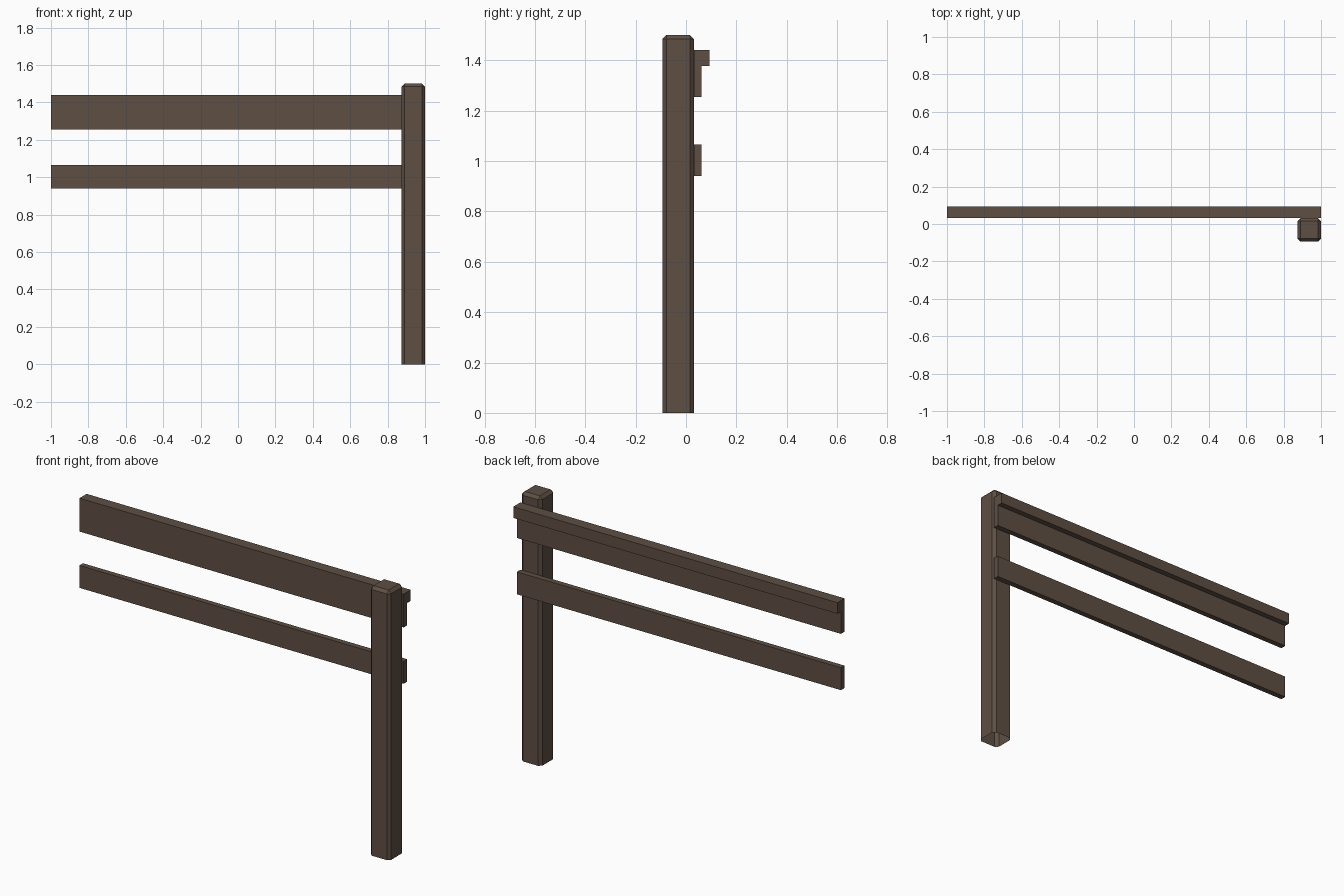
import bpy
import bmesh

cube = bpy.data.objects.get("Cube")
if cube:
    bpy.data.objects.remove(cube, do_unlink=True)

wood = bpy.data.materials.new("dark_brown_wood")
wood.use_nodes = True
colour = (0.112, 0.078, 0.057, 1)
wood.diffuse_color = colour
wood.node_tree.nodes["Principled BSDF"].inputs["Base Color"].default_value = colour


def finish(name, bm):
    bmesh.ops.recalc_face_normals(bm, faces=bm.faces)
    mesh = bpy.data.meshes.new(name)
    bm.to_mesh(mesh)
    bm.free()
    mesh.materials.append(wood)
    obj = bpy.data.objects.new(name, mesh)
    bpy.context.collection.objects.link(obj)
    return obj


def rail(name, profile):
    """Extrude a (y, z) profile along the full width."""
    bm = bmesh.new()
    face = bm.faces.new([bm.verts.new((-1, y, z)) for y, z in profile])
    ends = bmesh.ops.extrude_face_region(bm, geom=[face])["geom"]
    verts = [v for v in ends if isinstance(v, bmesh.types.BMVert)]
    # the starting face stays as the near end cap
    bmesh.ops.translate(bm, verts=verts, vec=(2, 0, 0))
    if not face.is_valid or len(bm.faces) < len(profile) + 2:
        bmesh.ops.holes_fill(bm, edges=bm.edges)
    return finish(name, bm)


def post(name, x, y, width, height, chamfer):
    """Square post with chamfered sides and top, open underneath."""
    bm = bmesh.new()
    bmesh.ops.create_cube(bm, size=1)
    for v in bm.verts:
        v.co = (x + v.co.x * width, y + v.co.y * width, (v.co.z + 0.5) * height)
    edges = [e for e in bm.edges if max(v.co.z for v in e.verts) > height / 2]
    bmesh.ops.bevel(bm, geom=edges, offset=chamfer, segments=1, affect='EDGES')
    base = [f for f in bm.faces if all(v.co.z < 0.001 for v in f.verts)]
    bmesh.ops.delete(bm, geom=base, context='FACES')
    return finish(name, bm)


# Depth steps: back of post, back of boards, back of handrail lip
y0, y1, y2 = 0.031, 0.0625, 0.094

post("fence_post", 0.9375, -0.0315, 0.125, 1.5, 0.0156)

# Upper board with a lip along its top edge
rail("upper_rail", [(y0, 1.254), (y1, 1.254), (y1, 1.378),
                    (y2, 1.378), (y2, 1.44), (y0, 1.44)])

# Plain lower board
rail("lower_rail", [(y0, 0.94), (y1, 0.94), (y1, 1.065), (y0, 1.065)])
